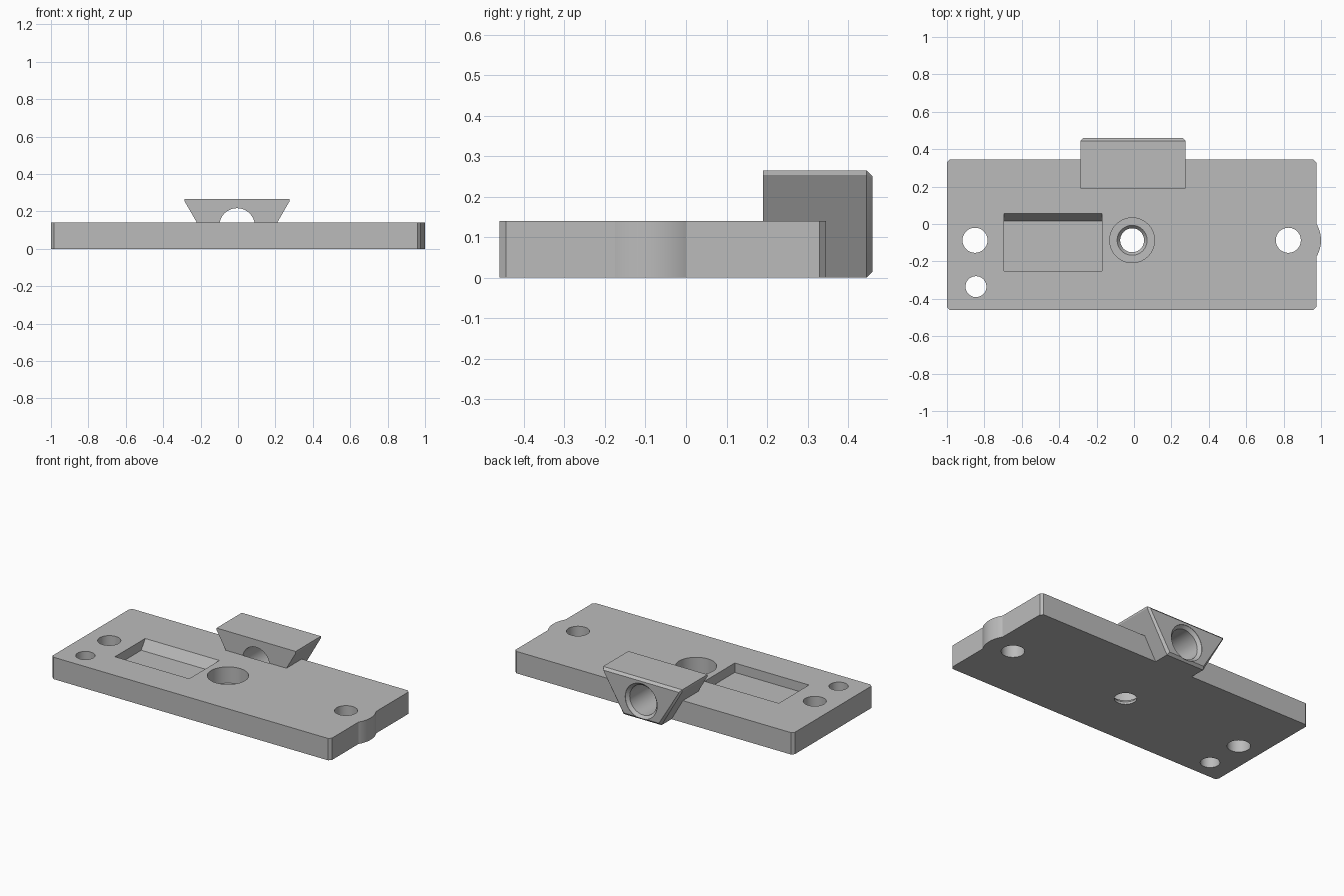
import bpy, bmesh, math
from mathutils import Matrix, Vector

cube = bpy.data.objects.get("Cube")
if cube:
    bpy.data.objects.remove(cube, do_unlink=True)

grey = bpy.data.materials.new("machined grey")
grey.use_nodes = True
grey.diffuse_color = (0.5, 0.5, 0.5, 1)
grey.node_tree.nodes["Principled BSDF"].inputs["Base Color"].default_value = (0.5, 0.5, 0.5, 1)


def loft(name, rings):
    """Closed solid through matching rings of points."""
    bm = bmesh.new()
    loops = [[bm.verts.new(p) for p in ring] for ring in rings]
    n = len(loops[0])
    for a, b in zip(loops, loops[1:]):
        for i in range(n):
            j = (i + 1) % n
            bm.faces.new((a[i], a[j], b[j], b[i]))
    bm.faces.new(loops[0])
    bm.faces.new(loops[-1])
    bmesh.ops.recalc_face_normals(bm, faces=bm.faces)
    mesh = bpy.data.meshes.new(name)
    bm.to_mesh(mesh)
    bm.free()
    mesh.materials.append(grey)
    obj = bpy.data.objects.new(name, mesh)
    bpy.context.collection.objects.link(obj)
    return obj


def turned(name, origin, profile, axis="Z", sides=64):
    """Solid of revolution from (radius, height) pairs."""
    turn = Matrix.Rotation(-math.pi / 2, 4, "X") if axis == "Y" else Matrix()
    angles = [2 * math.pi * i / sides for i in range(sides)]
    return loft(name, [[Vector(origin) + turn @ Vector((r * math.cos(t), r * math.sin(t), h))
                        for t in angles] for r, h in profile])


def combine(target, tool, operation):
    mod = target.modifiers.new(operation.lower(), "BOOLEAN")
    mod.operation, mod.solver, mod.object = operation, "EXACT", tool
    bpy.ops.object.select_all(action="DESELECT")
    bpy.context.view_layer.objects.active = target
    target.select_set(True)
    bpy.ops.object.modifier_apply(modifier=mod.name)
    bpy.data.objects.remove(tool, do_unlink=True)


# Plate with small corner chamfers
thick, c = 0.14, 0.016
x0, x1, y0, y1 = -1, 0.975, -0.46, 0.345
outline = [(x0 + c, y0), (x1 - c, y0), (x1, y0 + c), (x1, y1 - c),
           (x1 - c, y1), (x0 + c, y1), (x0, y1 - c), (x0, y0 + c)]
plate = loft("base_plate", [[(x, y, z) for x, y in outline] for z in (0, thick)])

# Rounded end lobe
row = -0.087
combine(plate, turned("end_lobe", (0.83, row, 0), [(0.17, 0), (0.17, thick)]), "UNION")

# Dovetail block with chamfered back edge
mid = -0.005


def dovetail(y, inset):
    top, shoulder, foot = 0.28 - inset, 0.253 - inset * 0.6, 0.134 - inset * 0.6
    half = [(foot, inset), (top, shoulder), (top, 0.265 - inset)]
    return [(mid + x, y, z) for x, z in half] + [(mid - x, y, z) for x, z in reversed(half)]


block = loft("dovetail_block", [dovetail(0.19, 0), dovetail(0.445, 0), dovetail(0.46, 0.015)])
combine(plate, block, "UNION")

# Horizontal bore through the dovetail, countersunk at the back
bore = turned("bore_cutter", (mid, 0, 0.122),
              [(0.095, 0.189), (0.095, 0.44), (0.113, 0.458), (0.113, 0.5)], "Y")
combine(plate, bore, "DIFFERENCE")

# Through holes
for x, y, r in ((-0.85, row, 0.067), (-0.845, -0.335, 0.056), (0.825, row, 0.067)):
    combine(plate, turned("hole_cutter", (x, y, 0), [(r, -0.1), (r, 0.3)]), "DIFFERENCE")

# Stepped centre hole
step = turned("centre_cutter", (-0.01, row, 0),
              [(0.064, -0.1), (0.064, 0.015), (0.08, 0.035), (0.12, 0.036), (0.12, 0.3)])
combine(plate, step, "DIFFERENCE")

# Rectangular pocket with a sloping back wall
floor, lip = 0.08, 0.2
side = [(-0.25, floor), (0.015, floor), (0.055, thick), (0.055, lip), (-0.25, lip)]
pocket = loft("pocket_cutter", [[(x, y, z) for y, z in side] for x in (-0.695, -0.17)])
combine(plate, pocket, "DIFFERENCE")

plate.name = "dovetail_plate"
bpy.ops.object.select_all(action="DESELECT")
plate.select_set(True)
bpy.context.view_layer.objects.active = plate
bpy.ops.object.shade_smooth_by_angle(angle=math.radians(25))
